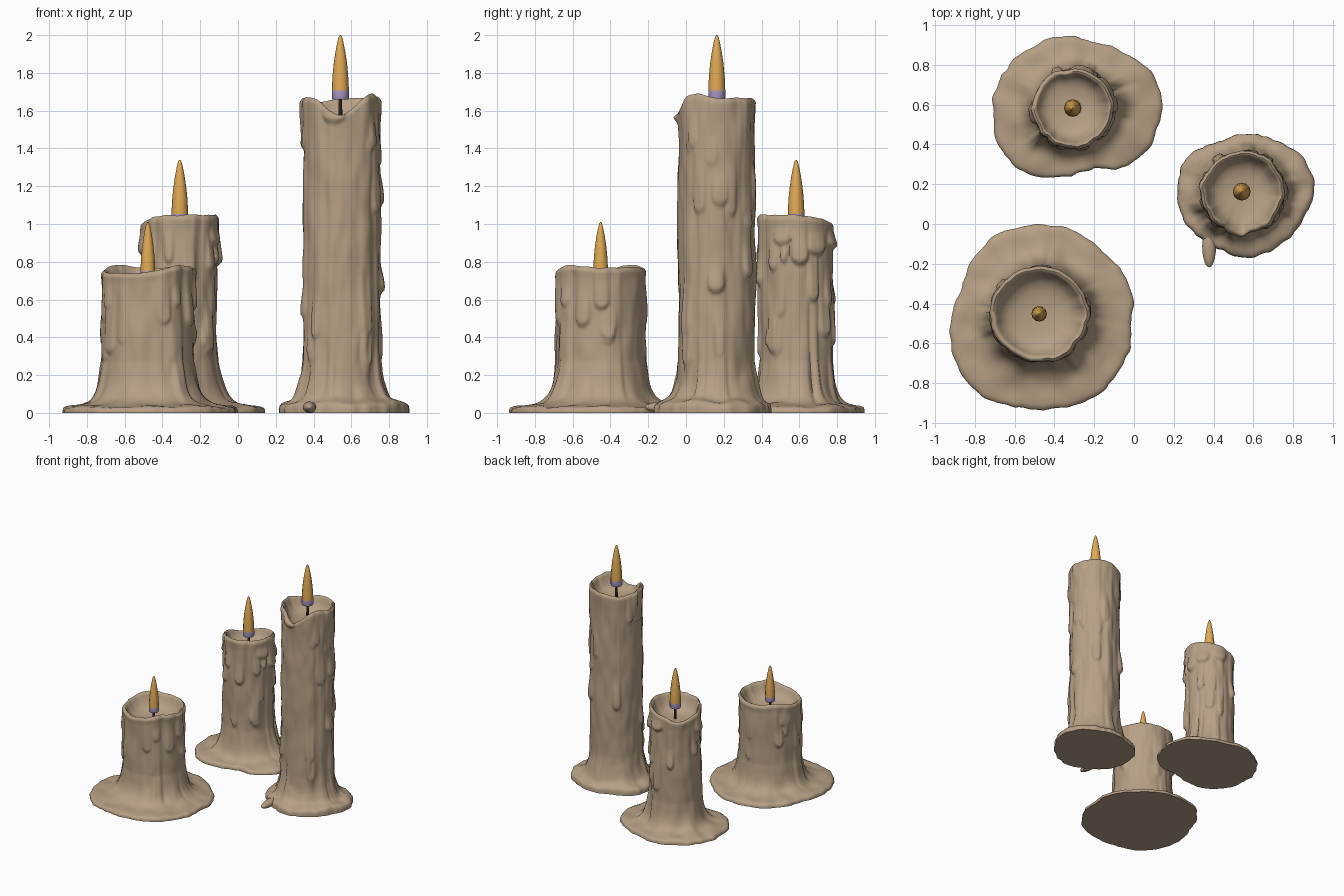
import bpy, bmesh, math, random
from mathutils import Vector, noise

if "Cube" in bpy.data.objects:
    bpy.data.objects.remove(bpy.data.objects["Cube"])

def material(name, rgb):
    m = bpy.data.materials.new(name)
    m.diffuse_color = (*rgb, 1)
    m.use_nodes = True
    m.node_tree.nodes["Principled BSDF"].inputs["Base Color"].default_value = m.diffuse_color
    return m

WAX = material("tan wax", (0.47, 0.35, 0.235))
FLAME = material("amber flame", (0.75, 0.40, 0.09))
BAND = material("lilac flame base", (0.42, 0.33, 0.58))
WICK = material("dark wick", (0.06, 0.04, 0.03))
N = 144

def finish(name, verts, faces, mats, angle=60):
    me = bpy.data.meshes.new(name)
    me.from_pydata(verts, [], faces)
    bm = bmesh.new()
    bm.from_mesh(me)
    bmesh.ops.recalc_face_normals(bm, faces=bm.faces)
    bm.to_mesh(me)
    bm.free()
    ob = bpy.data.objects.new(name, me)
    bpy.context.collection.objects.link(ob)
    for m in mats:
        me.materials.append(m)
    bpy.ops.object.select_all(action='DESELECT')
    ob.select_set(True)
    bpy.context.view_layer.objects.active = ob
    bpy.ops.object.shade_smooth_by_angle(angle=math.radians(angle))
    return ob

def skin(rings):
    """Join closed rings of equal length, capping both ends."""
    n = len(rings[0])
    verts = [v for r in rings for v in r]
    faces = [(k*n+i, k*n+(i+1) % n, (k+1)*n+(i+1) % n, (k+1)*n+i)
             for k in range(len(rings)-1) for i in range(n)]
    faces += [tuple(range(n)), tuple(range(len(verts)-n, len(verts)))]
    return verts, faces

def around(table, a):
    """Smooth periodic lookup (Catmull-Rom) of values spaced evenly in angle."""
    n = len(table)
    u = (a / math.tau * n) % n
    i, f = int(u), u - int(u)
    p = [table[(i+k) % n] for k in (-1, 0, 1, 2)]
    return p[1] + 0.5*f*(p[2]-p[0] + f*(2*p[0]-5*p[1]+4*p[2]-p[3]
                         + f*(3*(p[1]-p[2])+p[3]-p[0])))

def smooth(e0, e1, x):
    t = max(0, min(1, (x-e0)/(e1-e0)))
    return t*t*(3-2*t)

def drip_bulge(drips, a, z):
    """Runs of wax: thicker and wider toward a rounded lower end."""
    best = 0
    for ang, top, low, wid, thick in drips:
        d = abs((a-ang+math.pi) % math.tau - math.pi)
        side = 1 - smooth(wid*0.45, wid, d)
        end = low + 0.05*(d/wid)**2
        h = smooth(end-0.012, end+0.025, z) * (1-0.75*smooth(low+0.03, top, z))
        best = max(best, side*h*thick)
    return best

# puddle profile: (0 = body, 1 = outer edge), height
FOOT = [(1, 0), (1.0, .014), (.975, .026), (.9, .033), (.8, .037), (.7, .04), (.6, .043),
        (.5, .048), (.4, .054), (.3, .066), (.21, .085), (.14, .112), (.08, .15),
        (.04, .2), (.015, .25)]
# melted bowl: fraction of radius, blend from rim to bowl floor
BOWL = [(.985, .0), (.95, -.06), (.91, -.02), (.87, .15), (.82, .38), (.75, .6),
        (.65, .78), (.5, .9), (.3, .98), (.1, 1)]

def candle(name, cx, cy, R, rim, outline, floor, lift, drips, seed):
    rnd = random.Random(seed)
    mean = sum(rim)/len(rim)
    for _ in range(20):          # scattered small runs down the sides
        low = rnd.uniform(.2, mean-.2)
        drips.append((rnd.uniform(0, math.tau), low+rnd.uniform(.12, .4), low,
                      rnd.uniform(.12, .24), rnd.uniform(.008, .024)))
    for _ in range(7):           # long runs reaching the puddle
        drips.append((rnd.uniform(0, math.tau), rnd.uniform(.3, .55), .0,
                      rnd.uniform(.12, .22), rnd.uniform(.015, .03)))

    def nz(x, y, z):
        return noise.noise(Vector((x+seed*7.3, y, z)))

    def body(a, z):
        c, s = math.cos(a), math.sin(a)
        return (R + .010*nz(c*1.6, s*1.6, z*3) + .007*nz(c*4, s*4, z*6+9)
                + drip_bulge(drips, a, z) - .006)

    rings = []
    angs = [math.tau*i/N for i in range(N)]
    def ring(fn):
        row = []
        for a in angs:
            r, z = fn(a)
            row.append((cx+r*math.cos(a), cy+r*math.sin(a), z))
        rings.append(row)

    for s, h in FOOT:
        def foot(a, s=s, h=h):
            c, sn = math.cos(a), math.sin(a)
            z = h*(1+(lift-1)*smooth(0, .2, s))
            out = around(outline, a) + .014*nz(c*4, sn*4, 3) + .008*nz(c*9, sn*9, 5)
            b = body(a, max(z, .06))
            r = b + (out-b)*s
            if z > 0:
                z *= 1 + .35*nz(c*r*9, sn*r*9, 2)*smooth(0, .1, s)
            return r, z
        ring(foot)
    rows = int(mean*60)
    for k in range(rows+1):
        def side(a, t=k/rows):
            z = .27 + (around(rim, a)-.012-.27)*t
            return body(a, z) + .004*smooth(.9, 1, t), z
        ring(side)
    for f, w in BOWL:
        def bowl(a, f=f, w=w):
            top = around(rim, a) + .006*nz(math.cos(a)*3, math.sin(a)*3, 8)
            z = top + (floor-top)*w
            return f*(body(a, top)*(1-w) + R*w) if w > 0 else f*body(a, top), z
        ring(bowl)
    finish(name, *skin(rings), [WAX])

def lathe(cx, cy, prof, n):
    return skin([[(cx+r*math.cos(math.tau*i/n), cy+r*math.sin(math.tau*i/n), z)
                  for i in range(n)] for r, z in prof])

def flame(prefix, x, y, low, high, r, floor):
    h = high-low
    prof = [(.93, 0), (1, .02), (1, .14), (.97, .25), (.9, .4), (.77, .57),
            (.58, .74), (.36, .89), (.2, .97), (.06, 1)]
    ob = finish(prefix+"_flame", *lathe(x, y, [(r*a, low+h*b) for a, b in prof], 12),
                [FLAME, BAND], 45)
    for p in ob.data.polygons:   # lilac band at the foot of the flame
        p.material_index = 1 if p.center.z < low+h*.141 else 0
    finish(prefix+"_wick", *lathe(x, y, [(.011, floor-.02), (.009, low+.02)], 8), [WICK], 40)

# short candle, front left
candle("short_candle", -.475, -.455, .242,
       [.76, .765, .76, .775, .745, .735, .74, .775],
       [.47, .47, .45, .45, .455, .45, .44, .42, .44, .47, .5, .49, .475, .485, .5, .48],
       .64, 1.0, [(2.7, .75, .58, .3, .015)], 1)
flame("short", -.477, -.452, .71, 1.01, .039, .64)

# medium candle, back
candle("medium_candle", -.312, .583, .200,
       [1.04, 1.02, .995, .96, 1.0, 1.03, 1.04, 1.04],
       [.45, .44, .385, .355, .36, .37, .375, .39, .40, .41, .41, .38, .335, .325, .41, .44],
       .91, 1.0, [(.1, 1.02, .78, .3, .035), (.55, .98, .83, .4, .03), (1.3, .98, .86, .4, .03),
                  (5.9, 1.0, .88, .35, .025), (3.3, 1.0, .83, .35, .03)], 2)
flame("medium", -.308, .583, 1.005, 1.34, .044, .91)

# tall candle, right
candle("tall_candle", .548, .160, .206,
       [1.66, 1.66, 1.655, 1.64, 1.66, 1.655, 1.575, 1.675],
       [.36, .36, .32, .3, .29, .285, .31, .33, .33, .33, .315, .31, .33, .33, .33, .335],
       1.54, 1.5, [(3.2, 1.6, 1.39, .35, .02), (4.5, 1.63, 1.53, .4, .02),
                   (.1, 1.3, 1.09, .3, .02), (0, .8, .63, .3, .025)], 3)
flame("tall", .542, .163, 1.66, 2.0, .045, 1.54)

# finger of wax running out of the tall candle's puddle
bpy.ops.mesh.primitive_uv_sphere_add(segments=20, ring_count=12, location=(.378, -.11, .03))
ob = bpy.context.object
ob.name = "spilled_drip"
ob.scale = (.035, .108, .03)
ob.data.materials.append(WAX)
bpy.ops.object.shade_smooth()
